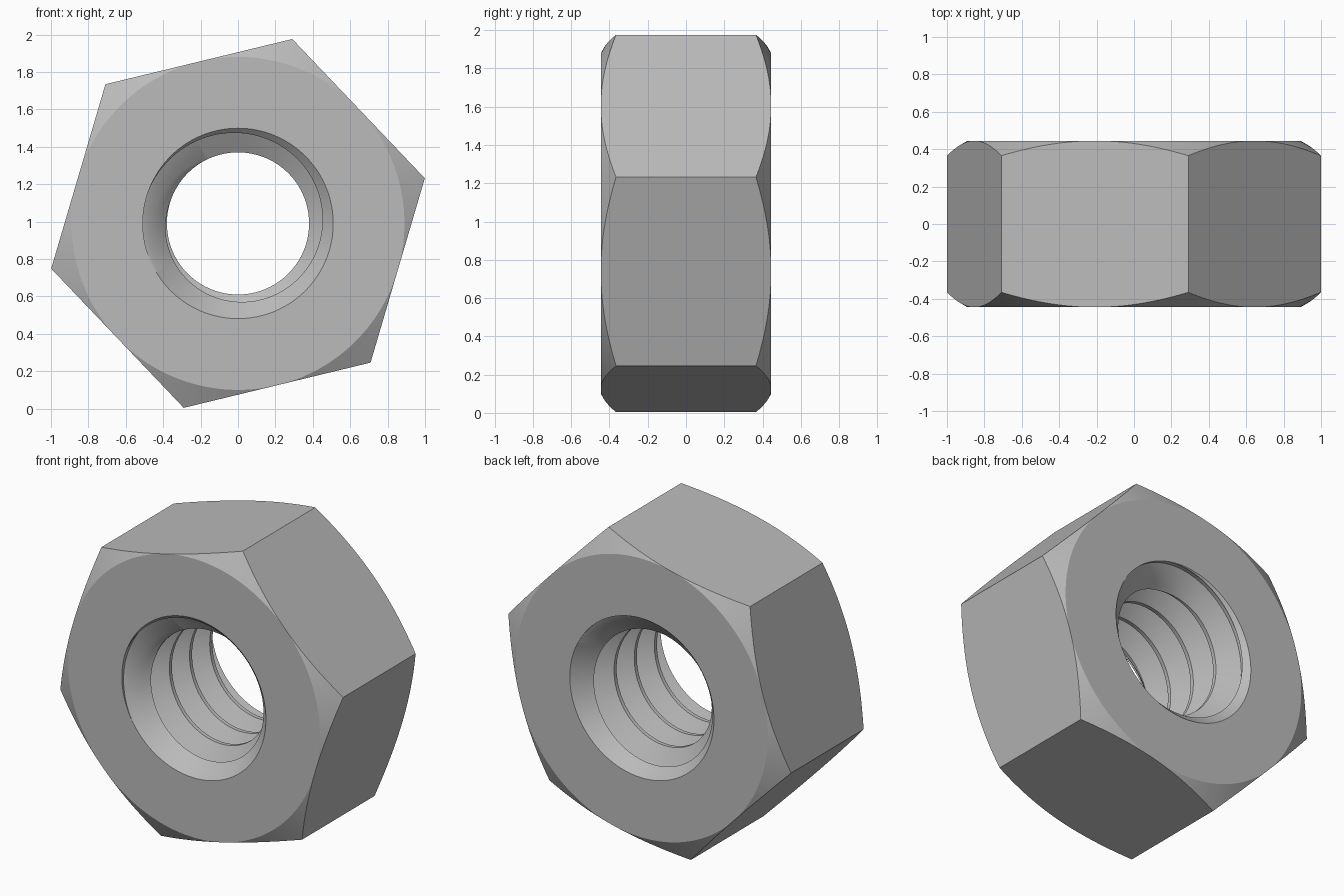
import bpy, bmesh, math

if "Cube" in bpy.data.objects:
    bpy.data.objects.remove(bpy.data.objects["Cube"])

H = 0.445                      # half thickness
APO = 0.89                     # half width across flats
R_MAJ, R_MIN = 0.509, 0.38     # thread root and crest radii
PITCH = 0.2035
CREST = PITCH / 8
FLANK = (R_MAJ - R_MIN) * math.tan(math.radians(30))
SEGS = 192
START = math.radians(13.6)     # angle of the first hexagon corner
PHASE = math.radians(-161)     # clockwise angle where the thread meets the countersink


def cone(y):
    """Radius of the 45 degree countersinks at both ends."""
    return R_MAJ - max(H - abs(y), 0)


def clipped(y, r):
    y = max(-H, min(H, y))
    return y, max(r, cone(y))


def crossing(a, b, side):
    """Point on segment a-b where it meets the countersink on one side."""
    def gap(p):
        return p[1] - (R_MAJ - (H - side * p[0]))
    ga, gb = gap(a), gap(b)
    t = 0 if abs(ga - gb) < 1e-9 else max(0, min(1, ga / (ga - gb)))
    return a[0] + (b[0] - a[0]) * t, a[1] + (b[1] - a[1]) * t


def bore_profile(turn):
    """Thread profile from front to back at a given fraction of a turn."""
    raw = []
    for k in range(-4, 9):
        y = -H + R_MAJ - R_MIN + PITCH * (turn + k)
        raw += [(y - CREST, R_MIN), (y, R_MIN), (y + FLANK, R_MAJ),
                (y + PITCH - CREST - FLANK, R_MAJ)]
    pts = [(-H, R_MAJ)]
    for a, b in zip(raw, raw[1:]):
        side = -1 if a[0] + b[0] < 0 else 1
        pts += [clipped(*a), clipped(*crossing(a, b, side))]
    return pts + [(H, R_MAJ)]


def outer_profile(angle):
    """Chamfered hexagon side from back to front."""
    local = (angle - START) % (math.pi / 3) - math.pi / 6
    r = APO / math.cos(local)
    y = H - (r - APO) * math.tan(math.radians(30))
    return [(H, APO), (y, r), (-y, r), (-H, APO)]


# Hex nut body with threaded bore, one closed profile per angle
bm = bmesh.new()
cols = []
for i in range(SEGS + 1):
    cw = 2 * math.pi * i / SEGS - START
    ang = -cw
    prof = bore_profile((cw - PHASE) / (2 * math.pi)) + outer_profile(ang)
    cols.append([bm.verts.new((r * math.cos(ang), y, r * math.sin(ang)))
                 for y, r in prof])

# The seam column is one pitch further on, so it matches the first after merging
for a, b in zip(cols, cols[1:]):
    n = len(a)
    for j in range(n):
        k = (j + 1) % n
        bm.faces.new((a[j], a[k], b[k], b[j]))
bmesh.ops.remove_doubles(bm, verts=bm.verts, dist=0.0002)
bmesh.ops.dissolve_degenerate(bm, edges=bm.edges, dist=0.0001)
bmesh.ops.recalc_face_normals(bm, faces=bm.faces)
bmesh.ops.translate(bm, verts=bm.verts, vec=(0, 0, 0.99))

mesh = bpy.data.meshes.new("hex_nut")
bm.to_mesh(mesh)
bm.free()
nut = bpy.data.objects.new("hex_nut", mesh)
bpy.context.collection.objects.link(nut)

steel = bpy.data.materials.new("grey_steel")
steel.diffuse_color = (0.5, 0.5, 0.5, 1)
steel.use_nodes = True
steel.node_tree.nodes["Principled BSDF"].inputs["Base Color"].default_value = steel.diffuse_color
mesh.materials.append(steel)

bpy.context.view_layer.objects.active = nut
nut.select_set(True)
bpy.ops.object.shade_smooth_by_angle(angle=math.radians(25))
